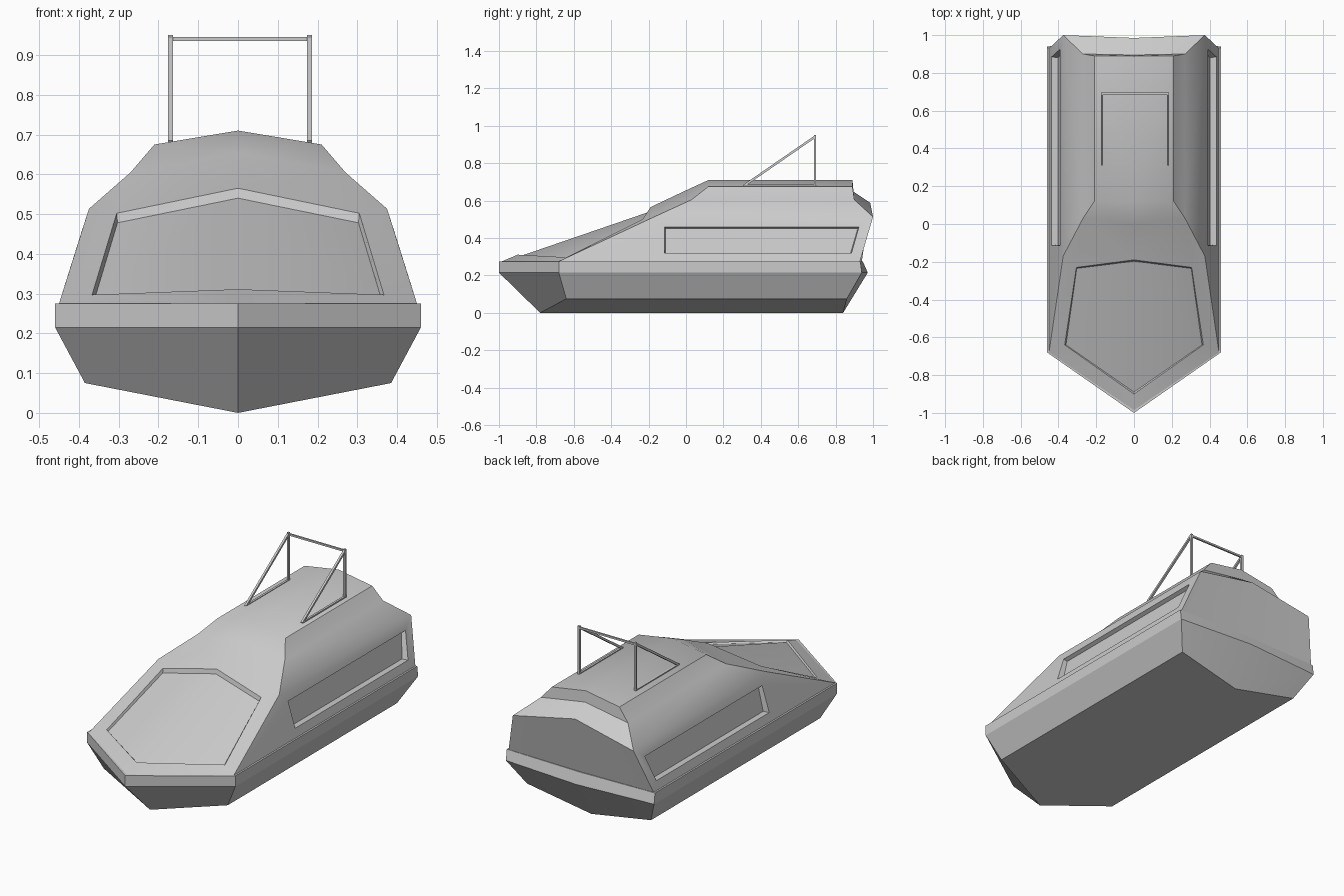
import bpy, bmesh
from mathutils import Vector

if "Cube" in bpy.data.objects:
    bpy.data.objects.remove(bpy.data.objects["Cube"])


def half_shell(name, points, faces, angle=0.5):
    """Build the +x half from named points, mirror it and weld the centre."""
    bm = bmesh.new()
    for s in (1, -1):
        v = {k: bm.verts.new((s * p[0], p[1], p[2])) for k, p in points.items()}
        for f in faces:
            bm.faces.new([v[k] for k in f.split()])
    bmesh.ops.remove_doubles(bm, verts=bm.verts, dist=1e-4)
    bmesh.ops.recalc_face_normals(bm, faces=bm.faces)
    me = bpy.data.meshes.new(name)
    bm.to_mesh(me)
    bm.free()
    ob = bpy.data.objects.new(name, me)
    bpy.context.collection.objects.link(ob)
    bpy.ops.object.select_all(action='DESELECT')
    ob.select_set(True)
    bpy.context.view_layer.objects.active = ob
    bpy.ops.object.shade_smooth_by_angle(angle=angle)
    return ob


def bar(name, a, b, w=0.012):
    """Square bar between two points."""
    a, b = Vector(a), Vector(b)
    d = b - a
    bpy.ops.mesh.primitive_cube_add(size=1, location=(a + b) / 2)
    ob = bpy.context.object
    ob.name = name
    ob.scale = (w, w, d.length)
    ob.rotation_euler = d.to_track_quat('Z', 'Y').to_euler()
    return ob


# Hull: keel, chine and rubbing band
hull = {
    'k0': (0, -.78, 0), 'k1': (0, .84, 0),
    'c0': (.385, -.64, .075), 'c1': (.385, .86, .075),
    'g0': (0, -1, .215), 'g1': (.46, -.68, .215), 'g2': (.46, .94, .215), 'g3': (0, .972, .215),
    'd0': (0, -1, .275), 'd1': (.46, -.68, .275), 'd2': (.46, .932, .275), 'd3': (0, .945, .275),
}
half_shell('hull', hull, [
    'k0 c0 c1 k1', 'k0 g0 g1 c0', 'c0 g1 g2 c1', 'k1 c1 g2 g3',
    'g0 d0 d1 g1', 'g1 d1 d2 g2', 'g2 d2 d3 g3', 'd0 d3 d2 d1'], 0.2)

# Cabin: faceted roof, recessed windscreen and recessed side windows
cabin = {
    # deck line
    'n0': (0, -.985, .275), 'n1': (.45, -.68, .275), 'n2': (.45, .93, .275), 'n3': (0, .94, .275),
    # shoulder and stern top edge
    's': (.375, -.17, .513), 't1': (.375, 1.0, .513), 't0': (0, .985, .588),
    # windscreen frame and sunken pane
    'f0': (0, -.19, .565), 'f1': (.305, -.23, .502), 'f2': (.367, -.64, .297), 'f3': (0, -.9, .311),
    'p0': (0, -.197, .54), 'p1': (.303, -.235, .478), 'p2': (.36, -.64, .288), 'p3': (0, -.89, .302),
    # roof front, roof rear, stern step
    'c2': (0, 0, .655), 'c1': (0, .12, .71), 'b1': (.21, .12, .675), 'a1': (.27, .03, .605),
    'c3': (0, .89, .71), 'b3': (.21, .89, .675), 'a3': (.27, .9, .605), 'e0': (0, .895, .648),
    # side window rim and sunken pane
    'w0': (.392, -.115, .46), 'w1': (.392, .925, .46), 'w2': (.436, .885, .32), 'w3': (.436, -.115, .32),
    'q0': (.372, -.11, .45), 'q1': (.372, .918, .45), 'q2': (.402, .88, .32), 'q3': (.402, -.11, .32),
}
faces = [
    'n0 n1 f2 f3', 'n1 s f1 f2',
    'f0 f1 a1 c2', 'f1 s a1', 'c2 a1 b1 c1',
    'c1 b1 b3 c3', 'b1 a1 a3 b3', 'a1 s t1 a3',
    'c3 b3 a3 e0', 'e0 a3 t1 t0', 't0 t1 n2 n3', 'n0 n3 n2 n1',
    'f0 p0 p1 f1', 'f1 p1 p2 f2', 'f2 p2 p3 f3', 'p0 p3 p2 p1',
    'q0 q1 q2 q3']
wall = ['s', 't1', 'n2', 'n1']
for i in range(4):
    j = (i + 1) % 4
    faces.append(f'{wall[i]} {wall[j]} w{j} w{i}')
    faces.append(f'w{i} w{j} q{j} q{i}')
half_shell('cabin', cabin, faces, 0.6)

# Roof frame: two braced triangular sides and a crossbar
for side, x in (('left', -.17), ('right', .18)):
    bar(f'frame_post_{side}', (x, .69, .67), (x, .69, .95))
    bar(f'frame_brace_{side}', (x, .31, .68), (x, .69, .942))
    bar(f'frame_foot_{side}', (x, .31, .68), (x, .69, .68))
bar('frame_crossbar', (-.17, .69, .94), (.18, .69, .94), 0.01)
